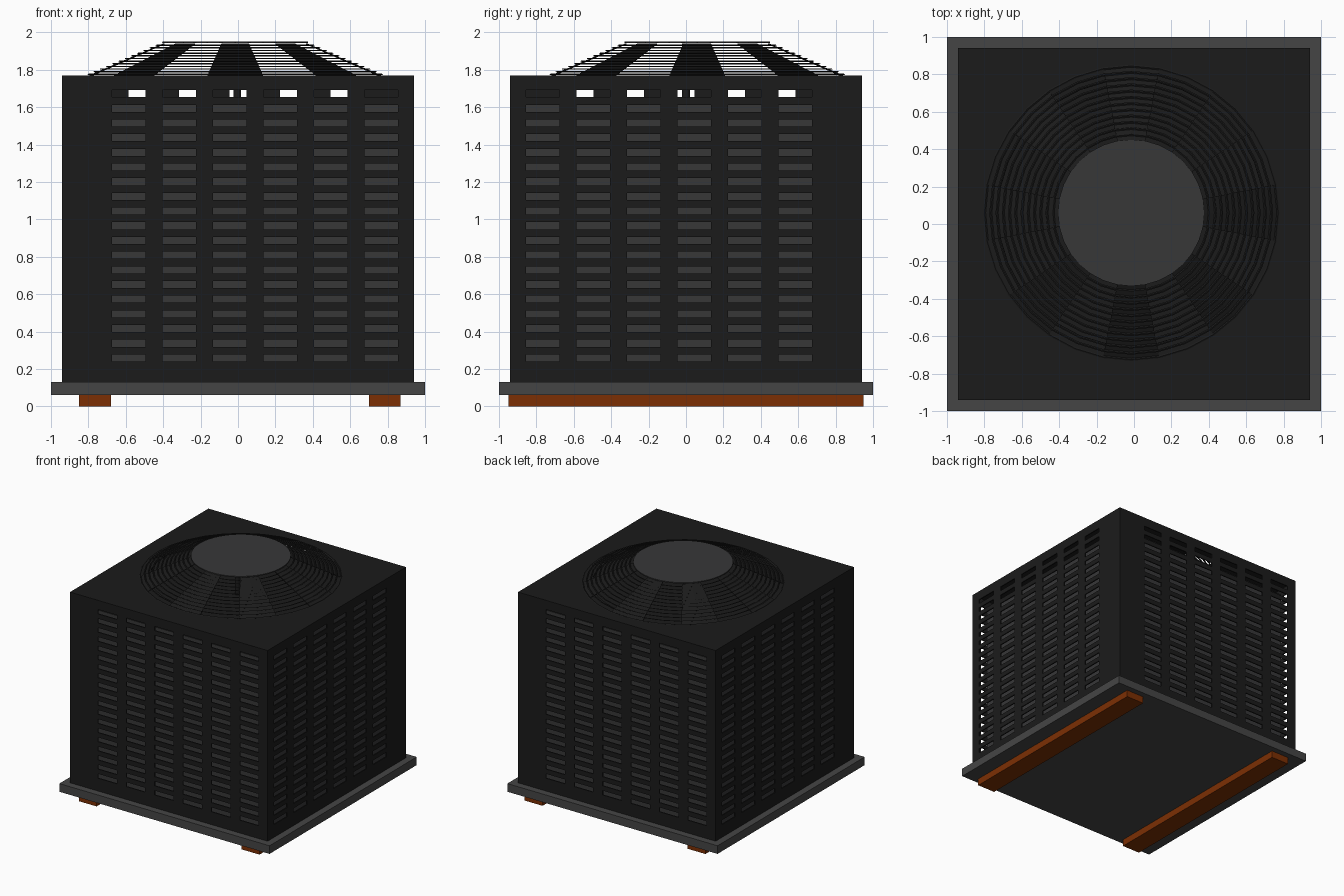
import bpy, bmesh, math

if "Cube" in bpy.data.objects:
    bpy.data.objects.remove(bpy.data.objects["Cube"])

def material(name, rgb):
    m = bpy.data.materials.new(name)
    m.diffuse_color = (*rgb, 1)
    m.use_nodes = True
    m.node_tree.nodes["Principled BSDF"].inputs["Base Color"].default_value = m.diffuse_color
    return m

BLACK = material("black_paint", (0.011, 0.011, 0.011))
DARK = material("dark_grey", (0.038, 0.038, 0.039))
PAD = material("pad_grey", (0.06, 0.06, 0.06))
BROWN = material("brown_wood", (0.20, 0.028, 0.001))

def finish(name, bm, mat):
    bmesh.ops.remove_doubles(bm, verts=bm.verts, dist=0.0005)
    bmesh.ops.recalc_face_normals(bm, faces=bm.faces)
    me = bpy.data.meshes.new(name)
    bm.to_mesh(me)
    bm.free()
    ob = bpy.data.objects.new(name, me)
    bpy.context.collection.objects.link(ob)
    me.materials.append(mat)
    return ob

def box(name, x0, x1, y0, y1, z0, z1, mat):
    bm = bmesh.new()
    bmesh.ops.create_cube(bm, size=1)
    for v in bm.verts:
        v.co = (x1 if v.co.x > 0 else x0, y1 if v.co.y > 0 else y0, z1 if v.co.z > 0 else z0)
    return finish(name, bm, mat)

def cylinder(name, x, y, z0, z1, r, seg, mat):
    bm = bmesh.new()
    bmesh.ops.create_cone(bm, cap_ends=True, segments=seg, radius1=r, radius2=r, depth=z1 - z0)
    bmesh.ops.translate(bm, verts=bm.verts, vec=(x, y, (z0 + z1) / 2))
    return finish(name, bm, mat)

def solidify(ob, t, offset=-1):
    m = ob.modifiers.new("thickness", 'SOLIDIFY')
    m.thickness, m.offset = t, offset

# Base pad and wooden runners
box("base_pad", -1, 1, -1, 1, 0.06, 0.13, PAD)
box("left_runner", -0.85, -0.68, -0.95, 0.95, 0, 0.06, BROWN)
box("right_runner", 0.70, 0.87, -0.95, 0.95, 0, 0.06, BROWN)

# Casing walls with rows of open slots
H, ZB, ZT = 0.94, 0.13, 1.77
us = [-H] + [e for i in range(6) for e in (-0.675 + 0.27 * i, -0.495 + 0.27 * i)] + [H]
zs = [ZB] + [e for j in range(19) for e in (0.24 + 0.0785 * j, 0.278 + 0.0785 * j)] + [ZT]
sides = [lambda u, z: (u, -H, z), lambda u, z: (H, -u, z),
         lambda u, z: (-u, H, z), lambda u, z: (-H, u, z)]
bm = bmesh.new()
for f in sides:
    grid = [[bm.verts.new(f(u, z)) for z in zs] for u in us]
    for i in range(len(us) - 1):
        for j in range(len(zs) - 1):
            if i % 2 and j % 2:
                continue
            bm.faces.new((grid[i][j], grid[i + 1][j], grid[i + 1][j + 1], grid[i][j + 1]))

# Casing top with round fan opening, joined to the walls
CX, CY, R0, R1, N = -0.015, 0.06, 0.785, 0.385, 32
outer, inner = [], []
for i in range(N):
    c, s = math.cos(2 * math.pi * i / N), math.sin(2 * math.pi * i / N)
    k = H / max(abs(c), abs(s))
    outer.append(bm.verts.new((c * k, s * k, ZT)))
    inner.append(bm.verts.new((CX + 0.71 * c, CY + 0.71 * s, ZT)))
for i in range(N):
    j = (i + 1) % N
    bm.faces.new((outer[i], outer[j], inner[j], inner[i]))
casing = finish("casing", bm, BLACK)
solidify(casing, 0.01)

# Inner coil block, its dark top and the fan shaft
C = 0.857
box("coil_block", -C, C, -C, C, 0.13, 1.635, DARK)
box("coil_top", -C, C, -C, C, 1.635, 1.645, BLACK)
cylinder("fan_shaft", -0.004, 0.0, 1.6, 1.94, 0.021, 12, BLACK)

# Fan guard: hub cap, concentric flat wire rings, sloped flat spokes
cylinder("guard_cap", CX, CY, 1.943, 1.952, R1 + 0.005, 48, DARK)
bm = bmesh.new()
RINGS = 13
for k in range(RINGS):
    t = k / (RINGS - 1)
    r, z = R0 + (R1 - R0) * t, 1.775 + 0.17 * t
    loops = []
    for i in range(N):
        a = 2 * math.pi * i / N
        loops.append([bm.verts.new((CX + (r + dr) * math.cos(a), CY + (r + dr) * math.sin(a), z + dz))
                      for dr, dz in ((0.007, 0), (0, 0.0035), (-0.007, 0), (0, -0.0035))])
    for i in range(N):
        p, q = loops[i], loops[(i + 1) % N]
        for m in range(4):
            n = (m + 1) % 4
            bm.faces.new((p[m], q[m], q[n], p[n]))
finish("guard_rings", bm, BLACK)

bm = bmesh.new()
for k in range(8):
    a = k * math.pi / 4
    d = math.radians(11)
    pts = [(R0, a - d, 1.766), (R0, a, 1.766), (R0, a + d, 1.766),
           (R1, a + d, 1.938), (R1, a, 1.938), (R1, a - d, 1.938)]
    v = [bm.verts.new((CX + r * math.cos(b), CY + r * math.sin(b), z)) for r, b, z in pts]
    bm.faces.new((v[0], v[1], v[4], v[5]))
    bm.faces.new((v[1], v[2], v[3], v[4]))
solidify(finish("guard_spokes", bm, BLACK), 0.004, 0)
